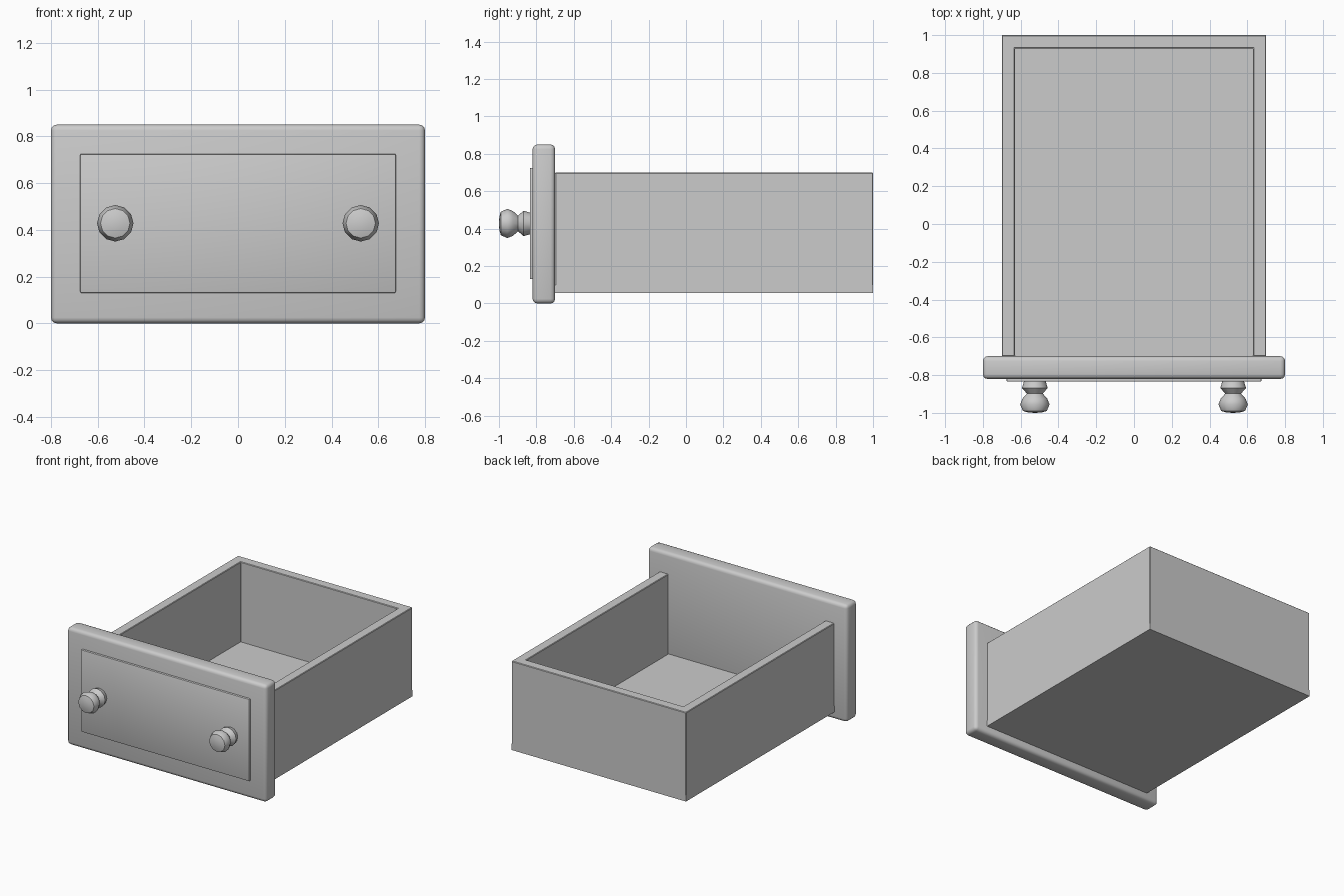
import bpy, bmesh, math
from mathutils import Matrix

if "Cube" in bpy.data.objects:
    bpy.data.objects.remove(bpy.data.objects["Cube"])


def finish(name, bm, bevel=0, segments=1, smooth=30):
    bmesh.ops.recalc_face_normals(bm, faces=bm.faces)
    mesh = bpy.data.meshes.new(name)
    bm.to_mesh(mesh)
    bm.free()
    ob = bpy.data.objects.new(name, mesh)
    bpy.context.collection.objects.link(ob)
    bpy.ops.object.select_all(action='DESELECT')
    bpy.context.view_layer.objects.active = ob
    ob.select_set(True)
    if bevel:
        mod = ob.modifiers.new("rounded_edges", 'BEVEL')
        mod.width = bevel
        mod.segments = segments
        bpy.ops.object.modifier_apply(modifier=mod.name)
    bpy.ops.object.shade_smooth_by_angle(angle=math.radians(smooth))
    return ob


def box(name, x, y, z, bevel=0, segments=1):
    bm = bmesh.new()
    size = [b - a for a, b in (x, y, z)]
    mid = [(a + b) / 2 for a, b in (x, y, z)]
    bmesh.ops.create_cube(bm, size=1, matrix=Matrix.Translation(mid) @ Matrix.Diagonal((*size, 1)))
    return finish(name, bm, bevel, segments)


def extrude_outline(name, outline, z0, z1, bevel):
    bm = bmesh.new()
    face = bm.faces.new([bm.verts.new((x, y, z0)) for x, y in outline])
    top = bmesh.ops.extrude_face_region(bm, geom=[face], use_keep_orig=True)
    verts = [v for v in top["geom"] if isinstance(v, bmesh.types.BMVert)]
    bmesh.ops.translate(bm, verts=verts, vec=(0, 0, z1 - z0))
    return finish(name, bm, bevel)


def knob(name, x, z, profile, sides=12):
    # lathe the (radius, y) profile around the y axis
    bm = bmesh.new()
    verts = [bm.verts.new((r, y, 0)) for r, y in profile]
    edges = [bm.edges.new(pair) for pair in zip(verts, verts[1:])]
    bmesh.ops.spin(bm, geom=verts + edges, cent=(0, 0, 0), axis=(0, 1, 0),
                   angle=math.tau, steps=sides)
    bmesh.ops.remove_doubles(bm, verts=bm.verts, dist=0.0005)
    ob = finish(name, bm, smooth=50)
    ob.location = (x, 0, z)
    return ob


# Drawer front with its raised panel
box("drawer_front", (-0.8, 0.8), (-0.82, -0.70), (0, 0.85), 0.025, 3)
box("raised_panel", (-0.675, 0.675), (-0.835, -0.81), (0.13, 0.725), 0.006, 2)

# U-shaped walls, closed at the front by the drawer front
extrude_outline("drawer_walls", [(-0.7, -0.70), (-0.7, 1), (0.7, 1), (0.7, -0.70),
                                 (0.63, -0.70), (0.63, 0.93), (-0.63, 0.93), (-0.63, -0.70)],
                0.09, 0.70, 0.004)

# Bottom board and inner floor
box("bottom_board", (-0.7, 0.7), (-0.70, 1), (0.055, 0.10))
box("inner_floor", (-0.63, 0.63), (-0.70, 0.93), (0.09, 0.12))

# Pair of turned knobs
knob_profile = [(0, -1.0), (0.035, -0.998), (0.063, -0.99), (0.078, -0.955), (0.066, -0.925),
                (0.042, -0.898), (0.068, -0.868), (0.058, -0.835), (0.055, -0.825)]
for side, x in (("left", -0.525), ("right", 0.525)):
    knob(side + "_knob", x, 0.428, knob_profile)
